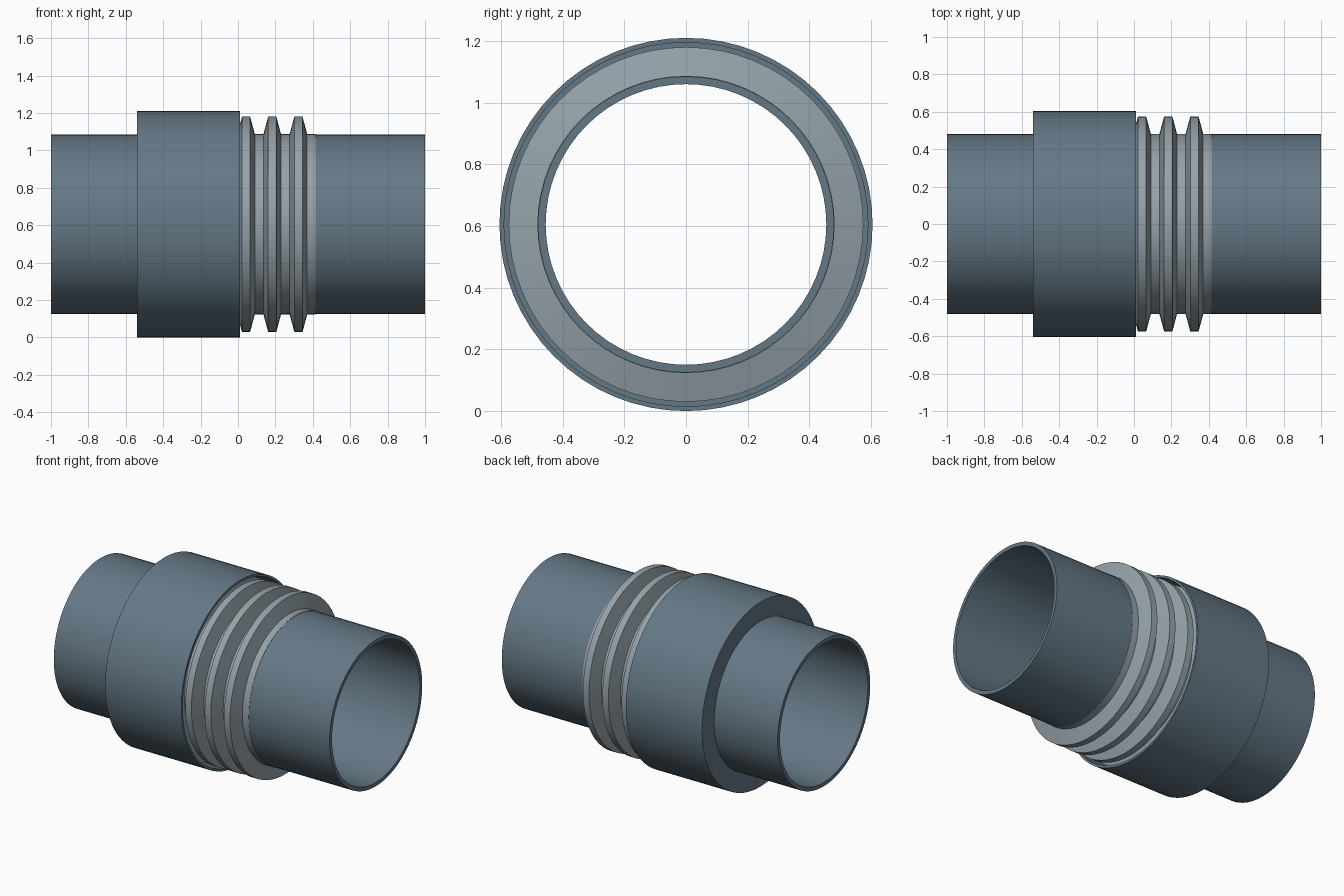
import bpy, bmesh, math

if "Cube" in bpy.data.objects:
    bpy.data.objects.remove(bpy.data.objects["Cube"])

AXIS_Z = 0.605
SEGS = 64


def material(name, color):
    m = bpy.data.materials.new(name)
    m.diffuse_color = (*color, 1)
    m.use_nodes = True
    m.node_tree.nodes["Principled BSDF"].inputs["Base Color"].default_value = m.diffuse_color
    return m


STEEL = material("blue_steel", (0.13, 0.19, 0.24))
BRIGHT = material("bright_steel", (0.30, 0.36, 0.40))


def lathe(name, profile, mat):
    """Spin a closed (x, radius) profile around the pipe axis."""
    bm = bmesh.new()
    rings = []
    for i in range(SEGS):
        a = 2 * math.pi * i / SEGS
        rings.append([bm.verts.new((x, r * math.cos(a), r * math.sin(a))) for x, r in profile])
    n = len(profile)
    for i in range(SEGS):
        p, q = rings[i], rings[(i + 1) % SEGS]
        for j in range(n):
            k = (j + 1) % n
            bm.faces.new((p[j], p[k], q[k], q[j]))
    bmesh.ops.recalc_face_normals(bm, faces=bm.faces)
    mesh = bpy.data.meshes.new(name)
    bm.to_mesh(mesh)
    bm.free()
    mesh.materials.append(mat)
    ob = bpy.data.objects.new(name, mesh)
    ob.location.z = AXIS_Z
    bpy.context.collection.objects.link(ob)
    bpy.context.view_layer.objects.active = ob
    ob.select_set(True)
    bpy.ops.object.shade_smooth_by_angle(angle=math.radians(25))
    ob.select_set(False)
    return ob


# Pipe ends
def pipe(name, x0, x1):
    lathe(name, [(x0, 0.455), (x1, 0.455), (x1, 0.48), (x0, 0.48)], STEEL)


pipe("left_pipe", -1.0, -0.42)
pipe("right_pipe", 0.37, 1.0)

# Protective sleeve: closed by an end plate on the left, open on the right
lathe("outer_sleeve", [(-0.54, 0.478), (-0.54, 0.605), (0.012, 0.605), (0.012, 0.59),
                       (-0.515, 0.59), (-0.515, 0.478)], STEEL)

# Bellows: thin corrugated wall, partly hidden in the sleeve
outer = [(-0.465, 0.482)]
for i in range(6):
    c = -0.377 + 0.14 * i
    outer += [(c - 0.047, 0.482), (c - 0.022, 0.575), (c + 0.022, 0.575), (c + 0.047, 0.482)]
outer.append((0.415, 0.482))
inner = [(x, r - 0.008) for x, r in outer]
lathe("bellows", outer + inner[::-1], BRIGHT)
